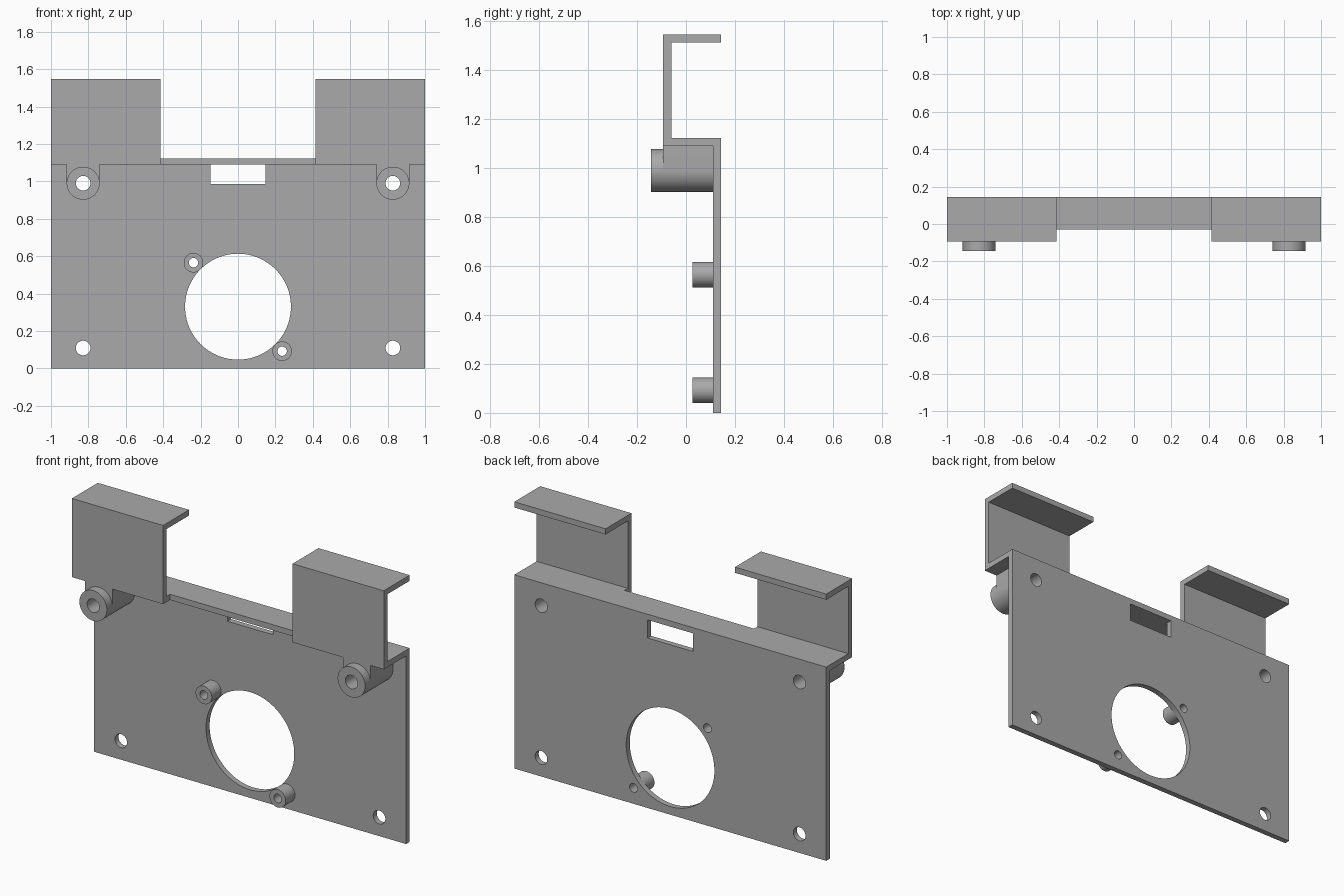
import bpy, bmesh
from math import pi, sin, cos

if "Cube" in bpy.data.objects:
    bpy.data.objects.remove(bpy.data.objects["Cube"])

grey = bpy.data.materials.new("light_grey")
grey.use_nodes = True
colour = (0.4, 0.4, 0.4, 1)
grey.diffuse_color = colour
grey.node_tree.nodes["Principled BSDF"].inputs["Base Color"].default_value = colour

FRONT = (pi / 2, 0, 0)        # outline in x, z, extruded along y
SIDE = (pi / 2, 0, pi / 2)    # outline in y, z, extruded along x


def rect(x0, x1, z0, z1):
    return [(x0, z0), (x1, z0), (x1, z1), (x0, z1)]


def arc(cx, cz, r, start=0, sweep=2 * pi, n=64):
    return [(cx + r * cos(start + sweep * i / n), cz + r * sin(start + sweep * i / n))
            for i in range(n if sweep >= 2 * pi else n + 1)]


def extrude(name, loops, a, b, turn=FRONT):
    """Fill an outline (further loops are holes) and extrude it from a to b."""
    curve = bpy.data.curves.new(name, "CURVE")
    curve.dimensions = "2D"
    curve.fill_mode = "BOTH"
    curve.extrude = (b - a) / 2
    for loop in loops:
        spline = curve.splines.new("POLY")
        spline.points.add(len(loop) - 1)
        for point, (u, v) in zip(spline.points, loop):
            point.co = (u, v, 0, 1)
        spline.use_cyclic_u = True
    helper = bpy.data.objects.new(name + "_outline", curve)
    bpy.context.collection.objects.link(helper)
    graph = bpy.context.evaluated_depsgraph_get()
    mesh = bpy.data.meshes.new_from_object(helper.evaluated_get(graph))
    bpy.data.objects.remove(helper)

    bm = bmesh.new()
    bm.from_mesh(mesh)
    bmesh.ops.remove_doubles(bm, verts=bm.verts, dist=1e-5)
    bmesh.ops.recalc_face_normals(bm, faces=bm.faces)
    bm.to_mesh(mesh)
    bm.free()
    mesh.materials.clear()
    mesh.materials.append(grey)
    obj = bpy.data.objects.new(name, mesh)
    bpy.context.collection.objects.link(obj)
    mid = (a + b) / 2
    obj.rotation_euler = turn
    obj.location = (0, mid, 0) if turn == FRONT else (mid, 0, 0)
    bpy.ops.object.select_all(action="DESELECT")
    obj.select_set(True)
    bpy.context.view_layer.objects.active = obj
    bpy.ops.object.shade_smooth_by_angle(angle=pi / 6)
    return obj


T = 0.033                     # sheet thickness
BACK, FACE = 0.144, 0.111     # rear and front of the plate
CLIP = -0.093                 # front of the clips
SHELF, TOP = 1.123, 1.546
INNER = 0.415                 # inner edge of the clips
BOSS_X, BOSS_Z, BOSS_R, BOLT_R = 0.828, 0.99, 0.088, 0.039
SCREWS = {"upper": (-0.238, 0.565), "lower": (0.236, 0.092)}

# Back plate with the round opening, slot, bolt and screw holes
holes = [arc(0, 0.33, 0.283, n=96), rect(-0.146, 0.146, 0.985, SHELF - T)]
holes += [arc(s * BOSS_X, z, BOLT_R) for s in (-1, 1) for z in (0.109, BOSS_Z)]
holes += [arc(x, z, 0.025) for x, z in SCREWS.values()]
extrude("back_plate", [rect(-1, 1, 0, SHELF)] + holes, FACE, BACK)

# Narrow shelf between the clips
extrude("centre_shelf", [rect(-0.03, FACE, SHELF - T, SHELF)], -INNER, INNER, SIDE)

# Hooked clip section: shelf, upright and top flange
clip = [(FACE, SHELF - T), (CLIP, SHELF - T), (CLIP, TOP), (BACK, TOP),
        (BACK, TOP - T), (CLIP + T, TOP - T), (CLIP + T, SHELF), (FACE, SHELF)]
for side, s in (("right", -1), ("left", 1)):
    extrude(side + "_clip", [clip], *sorted((s * INNER, s)), SIDE)
    # Bolt boss, with its flanks carried up to the shelf behind the clip face
    x = s * BOSS_X
    bolt = arc(x, BOSS_Z, BOLT_R)
    web = arc(x, BOSS_Z, BOSS_R, pi, pi, 32)
    web += [(x + BOSS_R, SHELF - T), (x - BOSS_R, SHELF - T)]
    extrude(side + "_boss_web", [web, bolt], CLIP, FACE)
    extrude(side + "_boss_nose", [arc(x, BOSS_Z, BOSS_R), bolt], -0.144, CLIP)

# Small screw standoffs beside the opening
for place, (x, z) in SCREWS.items():
    extrude(place + "_standoff", [arc(x, z, 0.052, n=48), arc(x, z, 0.025)], 0.026, FACE)
